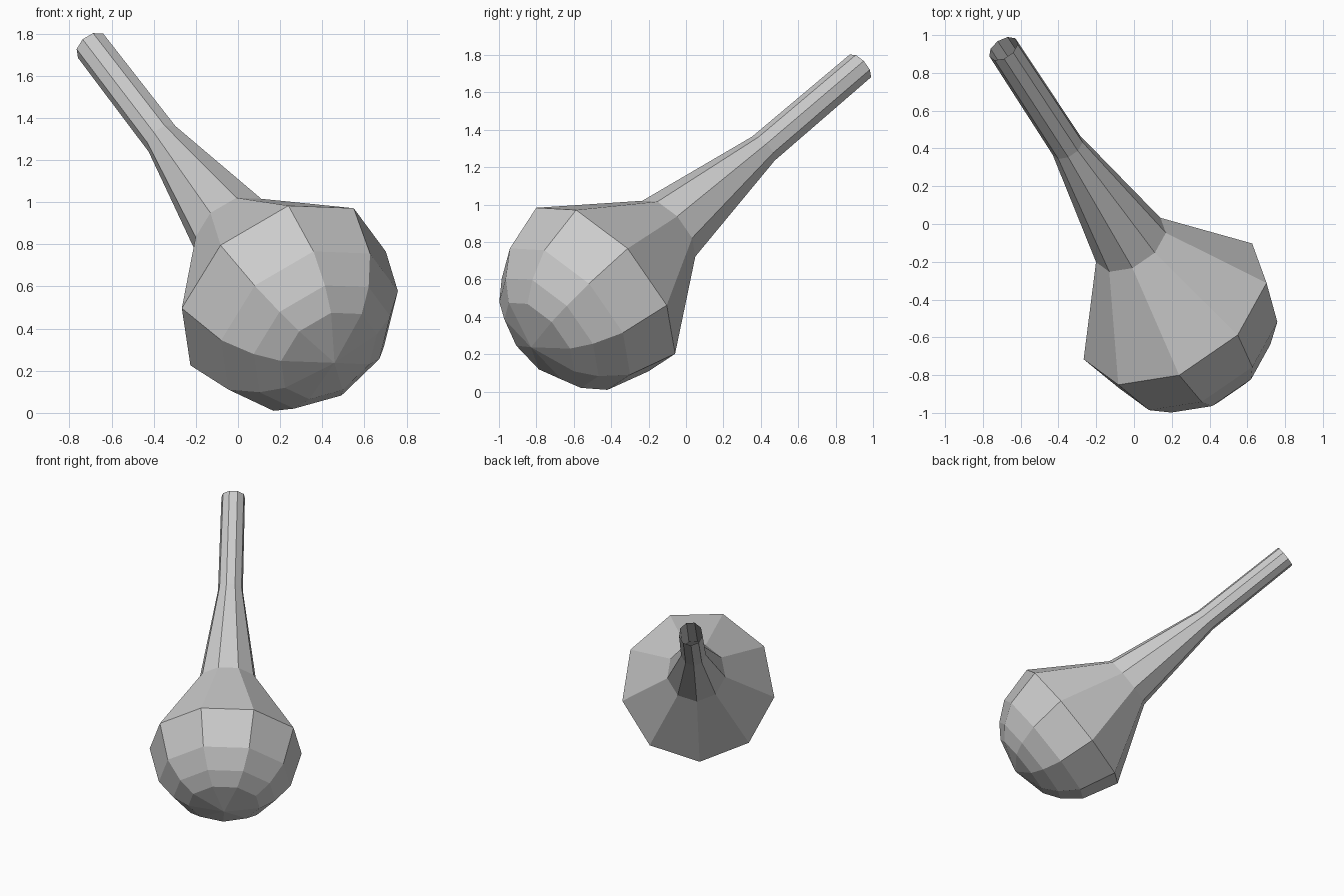
import bpy
import bmesh
from math import sin, cos, pi, radians
from mathutils import Vector

if "Cube" in bpy.data.objects:
    bpy.data.objects.remove(bpy.data.objects["Cube"])

SIDES = 9
axis = Vector((-0.445, 0.68, 0.58)).normalized()
origin = Vector((0.213, -0.454, 0.557))      # centre of the round bulb
R = 0.55

# Frame across the tilted axis
up = Vector((0.353, -0.468, 0.812))
up = (up - axis * up.dot(axis)).normalized()
side = axis.cross(up)

# Profile (distance along axis, radius): rounded bulb, then cone, neck and open tube
profile = [(-R * sin(radians(a)), R * cos(radians(a))) for a in (62, 48, 30, 0)]
profile += [(0.518, 0.21), (1.268, 0.09), (2.03, 0.085)]

bm = bmesh.new()


def ring(t, r):
    verts = []
    for i in range(SIDES):
        a = 2 * pi * (i + 0.5) / SIDES
        verts.append(bm.verts.new(origin + axis * t + (up * cos(a) + side * sin(a)) * r))
    return verts


rings = [ring(t, r) for t, r in profile]
pole = bm.verts.new(origin - axis * R)
for i in range(SIDES):
    j = (i + 1) % SIDES
    # Bulb end fan
    bm.faces.new((pole, rings[0][j], rings[0][i]))
    # Walls between neighbouring rings
    for a, b in zip(rings, rings[1:]):
        bm.faces.new((a[i], a[j], b[j], b[i]))

mesh = bpy.data.meshes.new("bulb_with_spout")
bm.to_mesh(mesh)
bm.free()
obj = bpy.data.objects.new("bulb_with_spout", mesh)
bpy.context.collection.objects.link(obj)
